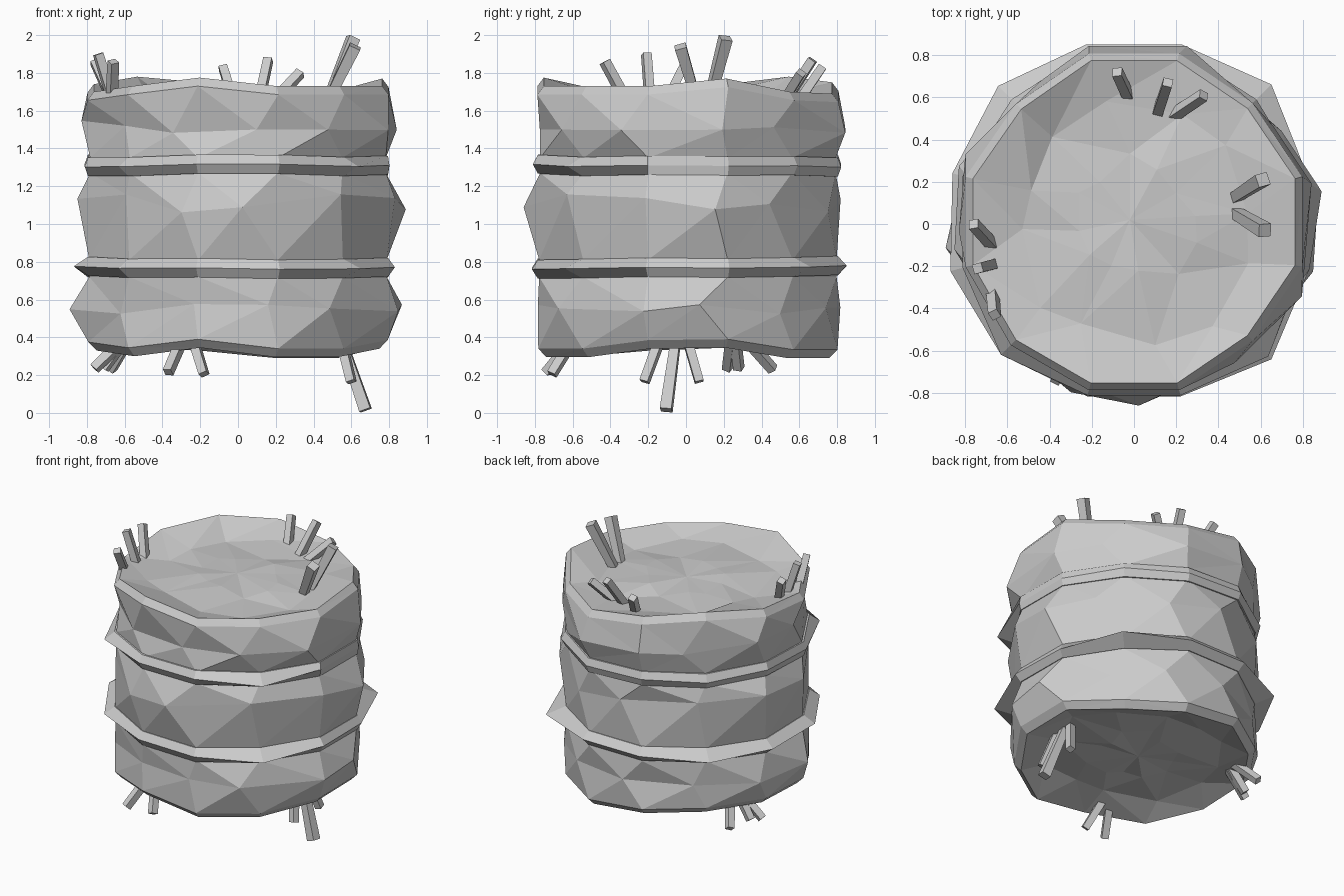
import bpy, bmesh, random
from math import sin, cos, radians
from mathutils import Vector

if "Cube" in bpy.data.objects:
    bpy.data.objects.remove(bpy.data.objects["Cube"])

random.seed(4)
N = 12


def finish(bm, name):
    bmesh.ops.recalc_face_normals(bm, faces=bm.faces)
    me = bpy.data.meshes.new(name)
    bm.to_mesh(me)
    bm.free()
    ob = bpy.data.objects.new(name, me)
    bpy.context.collection.objects.link(ob)
    return ob


def ring(bm, radii, heights, jitter=0.0, dy=0.01):
    """Twelve-sided loop; radii and heights may be a number or one per corner."""
    loop = []
    for i in range(N):
        r = radii[i] if isinstance(radii, list) else radii
        z = heights[i] if isinstance(heights, list) else heights
        a = radians(15 + 30 * i - jitter * random.random())
        loop.append(bm.verts.new((r * cos(a), r * sin(a) + dy, z)))
    return loop


def bridge(bm, a, b):
    for i in range(N):
        j = (i + 1) % N
        bm.faces.new((a[i], a[j], b[j], b[i]))


def spread(mid, amount):
    return [mid + random.uniform(-amount, amount) for _ in range(N)]


def outline(r):
    """Ring radii, drawn in a little at the diagonal corners."""
    return [r - {1: .03, 4: .035, 10: .03}.get(i, 0) for i in range(N)]


def cap(bm, rim, z, bulge):
    """Uneven, slightly sunken end of packed straw."""
    outer = ring(bm, spread(0.56, 0.06), spread(z, 0.02), 14)
    inner = ring(bm, spread(0.28, 0.05), spread(z + bulge, 0.02), 14)
    bridge(bm, rim, outer)
    bridge(bm, outer, inner)
    mid = bm.verts.new((-0.02, 0.02, z + bulge * 1.5))
    for i in range(N):
        bm.faces.new((inner[i], inner[(i + 1) % N], mid))


# Bale body: wavy rims, bulging lumpy sections, pinched where tied
top_z = [1.77, 1.70, 1.69, 1.75, 1.78, 1.74, 1.70, 1.73, 1.775, 1.73, 1.73, 1.73]
low_z = [.345, .29, .29, .33, .34, .345, .33, .30, .345, .295, .295, .34]
low_r = [.87, .79, .81, .81, .78, .85, .90, .81, .80, .81, .84, .88]
mid_r = [.90, .82, .81, .81, .80, .87, .86, .81, .86, .87, .84, .86]
upp_r = [.86, .80, .87, .86, .80, .86, .83, .78, .79, .79, .82, .87]

bm = bmesh.new()
loops = [
    ring(bm, outline(0.775), low_z),
    ring(bm, outline(0.82), [z + 0.045 for z in low_z]),
    ring(bm, low_r, spread(0.55, 0.03), 12),
    ring(bm, outline(0.815), 0.72), ring(bm, outline(0.815), 0.81),
    ring(bm, mid_r, spread(1.11, 0.05), 14),
    ring(bm, outline(0.81), 1.27), ring(bm, outline(0.81), 1.35),
    ring(bm, upp_r, spread(1.52, 0.04), 12),
    ring(bm, outline(0.825), [z - 0.045 for z in top_z]),
    ring(bm, outline(0.79), top_z),
]
for a, b in zip(loops, loops[1:]):
    bridge(bm, a, b)
cap(bm, loops[0], 0.38, -0.01)
cap(bm, loops[-1], 1.675, 0.015)
bmesh.ops.triangulate(bm, faces=bm.faces[:], quad_method='SHORT_EDGE')
finish(bm, "bale_body")


# Two tie bands with a ridge profile
def band(name, z, peak):
    bm = bmesh.new()
    dz = spread(0, 0.01)
    prof = [ring(bm, r, [z + h + d for d in dz]) for r, h in
            ((outline(0.78), -0.05), (outline(0.822), -0.05), (peak, 0.0),
             (outline(0.822), 0.05), (outline(0.78), 0.05))]
    for k in range(5):
        bridge(bm, prof[k], prof[(k + 1) % 5])
    finish(bm, name)


band("lower_band", 0.77, [.85, .92, .87, .87, .91, .89, .90, .89, .855, .855, .92, .86])
band("upper_band", 1.31, [.83, .82, .84, .84, .82, .84, .84, .89, .85, .85, .90, .83])


# Loose straws sticking out of both ends: (base, tip)
def straw(name, base, tip, w0, w1):
    base, tip = Vector(base), Vector(tip)
    d = (tip - base).normalized()
    radial = Vector((tip.x, tip.y, 0)).normalized()
    side = d.cross(radial).normalized()
    up = side.cross(d)
    bm = bmesh.new()
    ends = [[bm.verts.new(p + side * w * u + up * w * v)
             for u, v in ((-1, -1), (1, -1), (1, 1), (-1, 1))]
            for p, w in ((base, w0), (tip, w1))]
    for e in ends:
        bm.faces.new(e)
    for i in range(4):
        j = (i + 1) % 4
        bm.faces.new((ends[0][i], ends[0][j], ends[1][j], ends[1][i]))
    finish(bm, name)


straws = [
    ((-.02, .59, 1.64), (-.08, .72, 1.83)),
    ((.11, .52, 1.64), (.16, .67, 1.87)),
    ((.18, .51, 1.64), (.33, .61, 1.80)),
    ((.47, .12, 1.64), (.61, .21, 1.985)),
    ((.47, .06, 1.64), (.62, -.03, 1.94)),
    ((-.66, -.11, 1.64), (-.76, 0, 1.86)),
    ((-.66, -.19, 1.64), (-.74, -.21, 1.90)),
    ((-.67, -.31, 1.64), (-.66, -.43, 1.86)),
    ((-.59, .24, .40), (-.76, .22, .235)),
    ((-.59, .26, .40), (-.71, .28, .235)),
    ((-.57, .31, .40), (-.67, .46, .23)),
    ((-.29, -.59, .40), (-.37, -.74, .215)),
    ((-.24, -.59, .40), (-.18, -.71, .205)),
    ((.54, -.13, .41), (.60, -.22, .165)),
    ((.54, -.05, .41), (.675, -.105, .015)),
    ((.54, .0, .41), (.60, .07, .165)),
]
for i, (b, t) in enumerate(straws):
    big = 0.031 if abs(t[2] - 1) > 0.93 else 0.023
    straw(f"straw_{i + 1}", b, t, 0.024, big)
